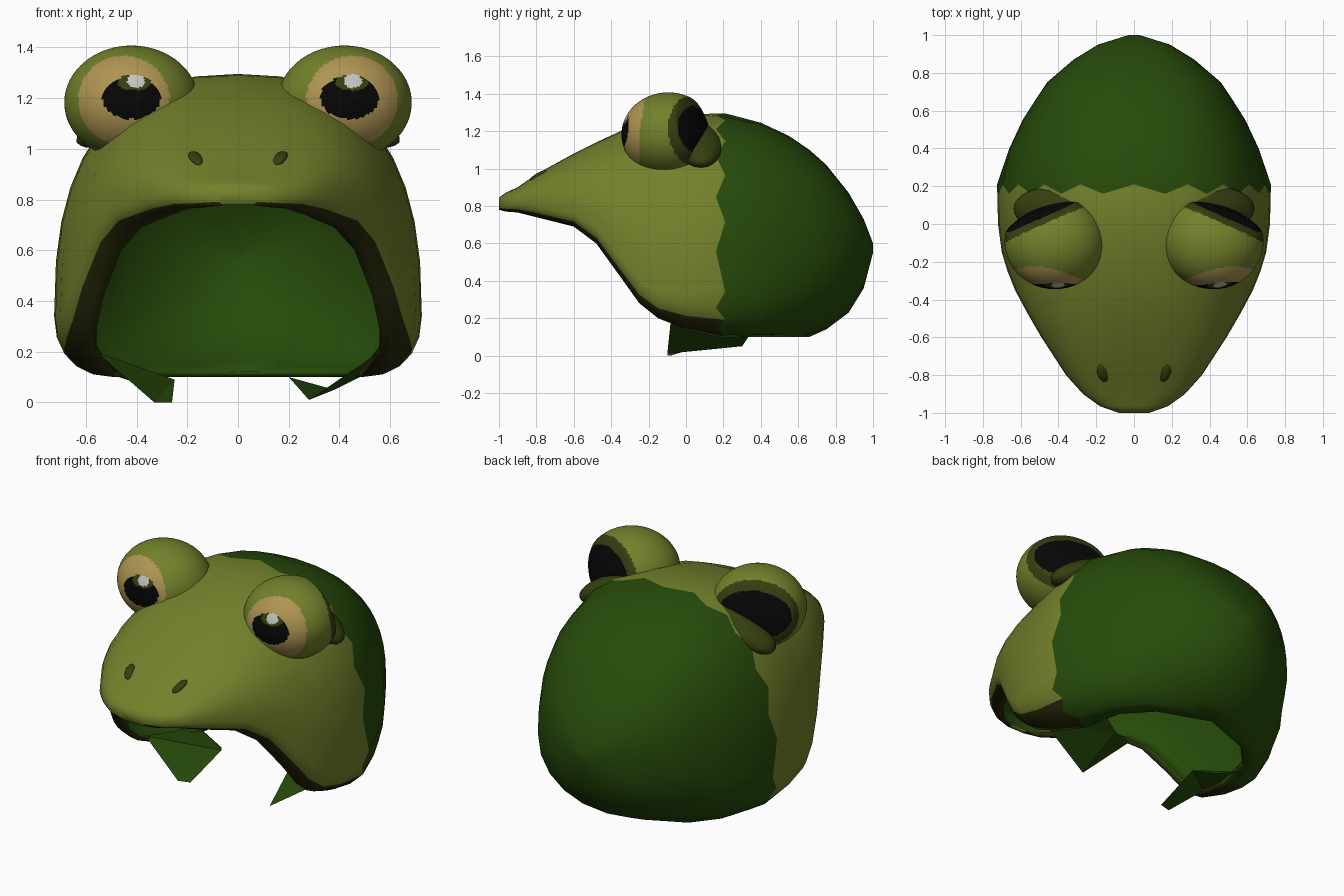
import bpy, bmesh, math
from mathutils import Vector, Matrix

if "Cube" in bpy.data.objects:
    bpy.data.objects.remove(bpy.data.objects["Cube"])


def material(name, rgb):
    m = bpy.data.materials.new(name)
    m.diffuse_color = (*rgb, 1)
    m.use_nodes = True
    m.node_tree.nodes["Principled BSDF"].inputs["Base Color"].default_value = m.diffuse_color
    return m


OLIVE = material("olive skin", (0.168, 0.22, 0.024))
GREEN = material("dark green cloth", (0.02, 0.07, 0.003))
RIM = material("dark mouth rim", (0.022, 0.022, 0.003))
DARK = material("dark olive", (0.035, 0.05, 0.005))
TAN = material("tan iris", (0.43, 0.30, 0.085))
BLACK = material("black", (0.002, 0.002, 0.002))
WHITE = material("pale highlight", (0.55, 0.55, 0.53))


def add_object(name, bm, mats, smooth=True):
    me = bpy.data.meshes.new(name)
    for f in bm.faces:
        f.smooth = smooth
    bm.to_mesh(me)
    bm.free()
    for m in mats:
        me.materials.append(m)
    ob = bpy.data.objects.new(name, me)
    bpy.context.collection.objects.link(ob)
    return ob


# Head sections: y, half width, top z, widest z, bottom z, half width of opening
STATIONS = [
    (-1.00, .08, .845, .81, .78, .05),
    (-.965, .18, .87, .81, .77, .12),
    (-.90, .27, .90, .81, .765, .18),
    (-.80, .36, .97, .80, .74, .26),
    (-.60, .49, 1.08, .76, .69, .38),
    (-.48, .56, 1.14, .68, .60, .46),
    (-.35, .63, 1.20, .52, .42, .53),
    (-.25, .67, 1.23, .40, .28, .56),
    (-.15, .70, 1.26, .34, .20, .56),
    (.00, .72, 1.29, .33, .14, .52),
    (.18, .725, 1.295, .34, .10, .49),
    (.40, .66, 1.245, .40, .10, .44),
    (.55, .59, 1.175, .44, .10, .30),
    (.66, .52, 1.10, .47, .10, 0),
    (.75, .46, 1.02, .50, .14, 0),
    (.87, .32, .87, .55, .23, 0),
    (.95, .19, .73, .57, .36, 0),
    (1.00, .03, .60, .58, .55, 0),
]
UP, LOW = 10, 5


def half_section(w, top, mid, bottom, inner):
    pts = []
    for k in range(LOW):
        a = math.pi / 2 * (1 - k / LOW)
        pts.append((inner + (w - inner) * max(math.cos(a), 0) ** .9,
                    mid - (mid - bottom) * math.sin(a) ** .9))
    for k in range(UP + 1):
        a = math.pi / 2 * k / UP
        pts.append((w * max(math.cos(a), 0) ** (2 / 2.5),
                    mid + (top - mid) * math.sin(a) ** (2 / 2.5)))
    return pts


# Hollow head shell, open at mouth and neck, with a ragged colour seam
bm = bmesh.new()
rows = []
for y, *shape in STATIONS:
    half = half_section(*shape)
    ring = half + [(-x, z) for x, z in reversed(half[:-1])]
    row = []
    for j, (x, z) in enumerate(ring):
        seam = (.03 if j % 2 else -.02) if y == .18 else 0
        row.append(bm.verts.new((x, y + seam, z)))
    rows.append(row)
for i in range(len(rows) - 1):
    a, b = rows[i], rows[i + 1]
    for j in range(len(a) - 1):
        f = bm.faces.new((a[j], b[j], b[j + 1], a[j + 1]))
        if STATIONS[i][0] >= .18:
            f.material_index = 2
        elif min(j, len(a) - 2 - j) < 3:
            f.material_index = 1
bm.faces.new(rows[0])
bm.faces.new(rows[-1][::-1]).material_index = 2
bmesh.ops.remove_doubles(bm, verts=bm.verts, dist=1e-4)
head = add_object("head_shell", bm, [OLIVE, RIM, GREEN])
lining = head.modifiers.new("lining", "SOLIDIFY")
lining.thickness = .025
lining.offset = -1
lining.material_offset = 2


# Bulging eyes, painted by front position and by direction at the back
def inside(x, z, cx, cz, rx, rz):
    return ((x - cx) / rx) ** 2 + ((z - cz) / rz) ** 2 < 1


def eye(name, side):
    bm = bmesh.new()
    bmesh.ops.create_uvsphere(bm, u_segments=96, v_segments=80, radius=1,
                              matrix=Matrix.Rotation(math.pi / 2, 4, 'X'))
    back = Vector((.42 * side, .88, .2)).normalized()
    across = back.cross(Vector((0, 0, 1))).normalized()
    up = across.cross(back)
    for f in bm.faces:
        c = f.calc_center_median()
        x, z = c.x * .265, c.z * .225
        if c.y < 0:
            if inside(x, z, .026 + .008 * side, .085, .035, .027):
                f.material_index = 4
            elif inside(x, z, .02 + .01 * side, .08, .065, .032):
                f.material_index = 1
            elif inside(x, z, .01 + .01 * side, .02, .115, .085):
                f.material_index = 3
            elif inside(x, z, .03 * side, .01, .18, .175):
                f.material_index = 2
        if c.dot(back) > 0:
            u, v = c.dot(across), c.dot(up)
            if inside(u, v, 0, -.05, .78, .6):
                f.material_index = 3
            elif inside(u, v, 0, -.05, .9, .84):
                f.material_index = 1
    for v in bm.verts:
        # flattened back
        d = v.co.dot(back)
        if d > .6:
            v.co -= back * (d - .6) * .6
        v.co = Vector((v.co.x * .265 + .42 * side, v.co.y * .25 - .095, v.co.z * .225 + 1.182))
    add_object(name, bm, [OLIVE, DARK, TAN, BLACK, WHITE])


# Dark collar on the head behind each eye
def collar(name, side):
    bm = bmesh.new()
    m = (Matrix.Translation((.43 * side, .08, 1.125)) @ Matrix.Rotation(.45 * side, 4, 'Y')
         @ Matrix.Diagonal((.23, .12, .075, 1)))
    bmesh.ops.create_icosphere(bm, subdivisions=3, radius=1, matrix=m)
    add_object(name, bm, [DARK])


# Nostrils
def nostril(name, side):
    bm = bmesh.new()
    m = (Matrix.Translation((.165 * side, -.79, .962)) @ Matrix.Rotation(-.35 * side, 4, 'Z')
         @ Matrix.Rotation(.5, 4, 'X') @ Matrix.Diagonal((.028, .055, .014, 1)))
    bmesh.ops.create_icosphere(bm, subdivisions=2, radius=1, matrix=m)
    add_object(name, bm, [DARK])


for label, s in (("left", -1), ("right", 1)):
    eye(label + "_eye", s)
    collar(label + "_eye_collar", s)
    nostril(label + "_nostril", s)


# Ragged lining flaps hanging at the neck
def flap(name, pts):
    bm = bmesh.new()
    bm.faces.new([bm.verts.new(p) for p in pts])
    bmesh.ops.triangulate(bm, faces=bm.faces)
    add_object(name, bm, [GREEN], False)


flap("right_neck_flap", [(.56, -.08, .2), (.28, -.1, .01), (.2, .2, .1), (.38, .3, .05), (.5, .34, .11)])
flap("left_neck_flap", [(-.56, -.08, .2), (-.33, -.1, 0), (-.26, -.08, 0), (-.25, .2, .09),
                        (-.32, .3, .05), (-.5, .34, .11)])
